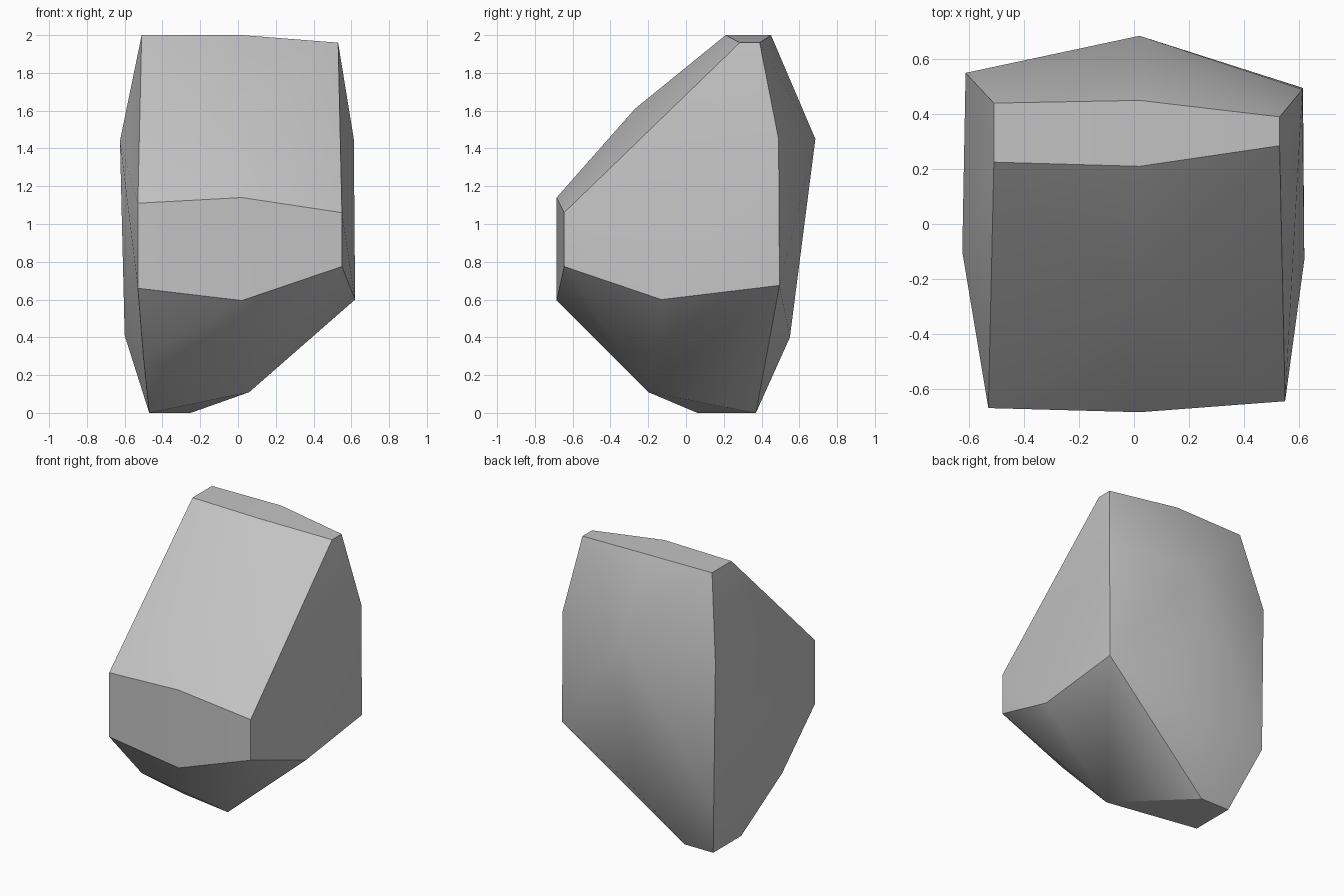
import bpy, bmesh, math

cube = bpy.data.objects.get("Cube")
if cube:
    bpy.data.objects.remove(cube, do_unlink=True)

# One plain stone grey
stone = bpy.data.materials.new("stone_grey")
stone.use_nodes = True
GREY = (0.55, 0.55, 0.55, 1.0)
stone.diffuse_color = GREY
stone.node_tree.nodes["Principled BSDF"].inputs["Base Color"].default_value = GREY

# Corner points of the chipped boulder, grouped by the facet they outline
top_rim = [(-.51, .225, 2.0), (.02, .21, 2.0), (.53, .285, 1.96),
           (.53, .39, 1.96), (.02, .45, 2.0), (-.51, .44, 2.0)]
slope_bulge = [(.0, -.27, 1.61)]
front_band = [(-.53, -.67, 1.11), (.02, -.685, 1.14), (.55, -.645, 1.06),
              (.55, -.645, .775), (.02, -.685, .595), (-.53, -.67, .66)]
right_side = [(.62, -.13, .60), (.615, .495, .675), (.613, .49, 1.45)]
left_side = [(-.625, -.10, 1.44), (-.613, .55, 1.44), (-.60, .55, .41),
             (-.50, -.35, .29)]
back_bulge = [(.02, .685, 1.45), (.035, .55, .40)]
base = [(-.47, .06, 0), (-.47, .37, 0), (-.25, .37, 0), (.06, -.20, .11)]

# Wrap the corners in a convex shell
bm = bmesh.new()
for group in (top_rim, slope_bulge, front_band, right_side, left_side,
              back_bulge, base):
    for p in group:
        bm.verts.new(p)
hull = bmesh.ops.convex_hull(bm, input=bm.verts[:])
loose = [v for v in bm.verts if not v.link_faces]
bmesh.ops.delete(bm, geom=loose, context='VERTS')
bmesh.ops.recalc_face_normals(bm, faces=bm.faces[:])

mesh = bpy.data.meshes.new("boulder")
bm.to_mesh(mesh)
bm.free()
mesh.materials.append(stone)
boulder = bpy.data.objects.new("boulder", mesh)
bpy.context.collection.objects.link(boulder)

# Soft within each facet, crisp along the chipped edges
bpy.ops.object.select_all(action='DESELECT')
boulder.select_set(True)
bpy.context.view_layer.objects.active = boulder
bpy.ops.object.shade_smooth_by_angle(angle=math.radians(32))
